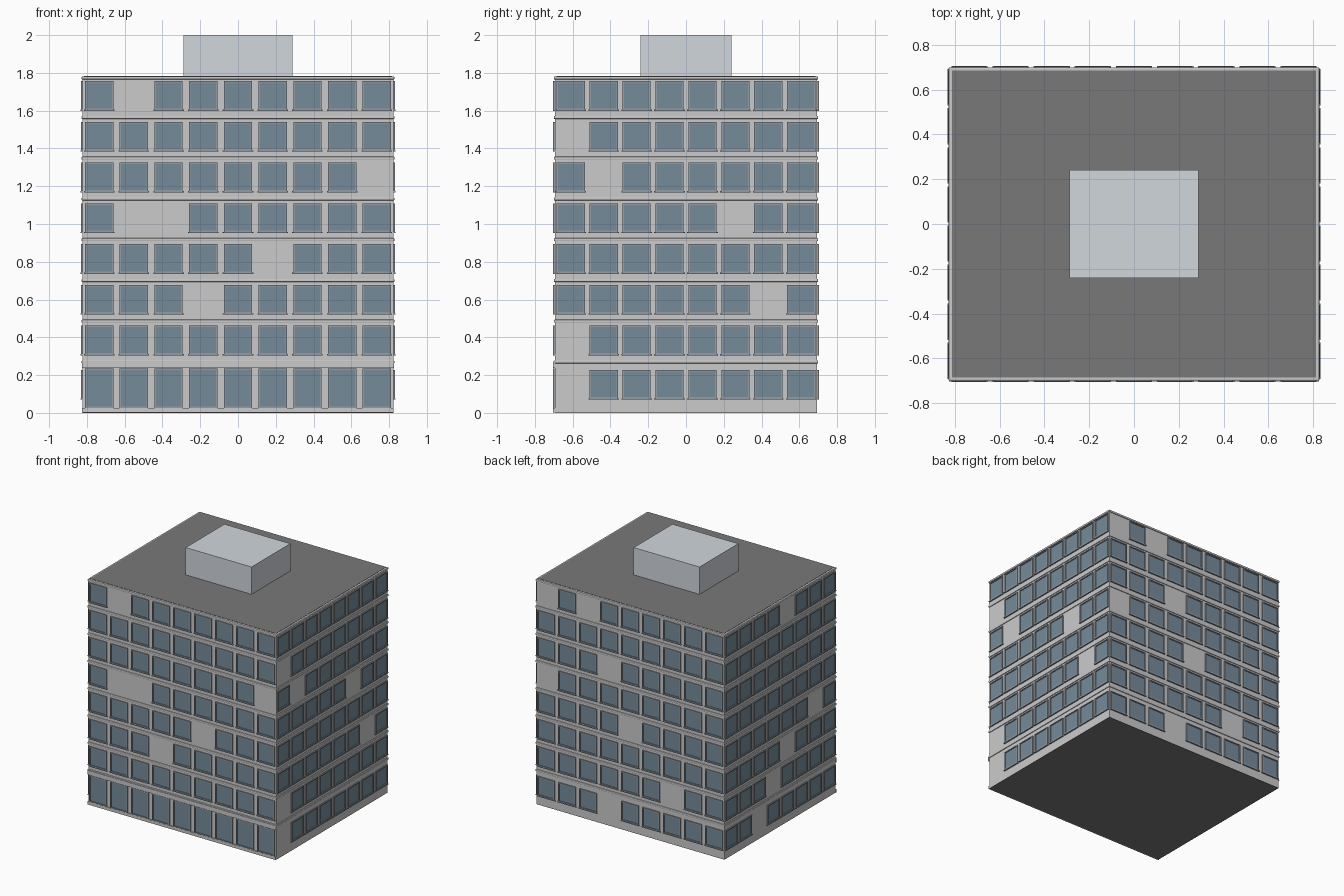
import bpy, bmesh
from math import pi
from mathutils import Matrix, Vector

if "Cube" in bpy.data.objects:
    bpy.data.objects.remove(bpy.data.objects["Cube"])

HX, HY = 0.822, 0.694      # wall half sizes
STEP = 0.2157              # storey height


def material(name, rgb):
    m = bpy.data.materials.new(name)
    m.diffuse_color = (*rgb, 1)
    m.use_nodes = True
    m.node_tree.nodes["Principled BSDF"].inputs["Base Color"].default_value = m.diffuse_color
    return m


glass_mat = material("glass_blue", (0.18, 0.26, 0.33))
frame_mat = material("frame_grey", (0.30, 0.34, 0.37))
dark_mat = material("roof_dark", (0.19, 0.19, 0.19))
hut_mat = material("hut_grey", (0.64, 0.68, 0.73))


def box(bm, lo, hi, mat=Matrix()):
    lo, hi = Vector(lo), Vector(hi)
    size = Matrix.Diagonal((*(hi - lo), 1))
    bmesh.ops.create_cube(bm, size=1, matrix=mat @ Matrix.Translation((lo + hi) / 2) @ size)


def finish(bm, name, mat=None, bevel=0):
    me = bpy.data.meshes.new(name)
    bm.to_mesh(me)
    bm.free()
    ob = bpy.data.objects.new(name, me)
    bpy.context.collection.objects.link(ob)
    if mat:
        me.materials.append(mat)
    if bevel:
        mod = ob.modifiers.new("bevel", 'BEVEL')
        mod.width, mod.segments = bevel, 2
    return ob


def slab(name, hx, hy, z0, z1, mat=None, bevel=0):
    bm = bmesh.new()
    box(bm, (-hx, -hy, z0), (hx, hy, z1))
    return finish(bm, name, mat, bevel)


# Main block, dark underside, roof and rooftop hut
slab("main_block", HX, HY, 0.002, 1.775)
slab("underside", HX, HY, 0, 0.002, dark_mat)
slab("roof_edge_trim", HX + 0.006, HY + 0.006, 1.765, 1.782, None, 0.005)
slab("roof_surface", HX - 0.008, HY - 0.008, 1.77, 1.784, dark_mat)
slab("rooftop_hut", 0.288, 0.242, 1.78, 2.0, hut_mat)

# Ledges between storeys
bm = bmesh.new()
for i in range(7):
    z = 0.27 + STEP * i
    box(bm, (-HX - 0.006, -HY - 0.006, z - 0.008), (HX + 0.006, HY + 0.006, z + 0.008))
finish(bm, "storey_ledges", None, 0.004)

# Shopfront plinth and fascia on the front
bm = bmesh.new()
box(bm, (-HX - 0.004, -HY - 0.01, 0.001), (HX, -HY, 0.025))
box(bm, (-HX - 0.004, -HY - 0.01, 0.238), (HX + 0.004, -HY, 0.272))
finish(bm, "shopfront_trim")

# Facades: turn, wall distance, columns, pitch, blank (row, column) bays seen from outside
facades = [
    ("front", 0, HY, 9, 0.1838, {(7, 1), (5, 8), (4, 1), (4, 2), (3, 5), (2, 3)}),
    ("right", 1, HX, 8, 0.1745, {(6, 0), (5, 1), (4, 5), (2, 6), (1, 0), (0, 0)}),
    ("back", 2, HY, 9, 0.1838, {(7, 0), (7, 2), (5, 3), (4, 0), (3, 4), (1, 6), (0, 3)}),
    ("left", 3, HX, 8, 0.1745, {(7, 4), (3, 6), (2, 4), (1, 3), (0, 2)}),
]
W, T = 0.075, 0.008        # window half width, frame thickness
for side, turn, dist, cols, pitch, blank in facades:
    rot = Matrix.Rotation(turn * pi / 2, 4, 'Z')
    glass, frames, sills = bmesh.new(), bmesh.new(), bmesh.new()
    for row in range(8):
        shop = row == 0 and side == "front"
        z0 = 0.31 + STEP * (row - 1) if row else (0.025 if shop else 0.075)
        z1 = 0.236 if shop else z0 + 0.152
        for col in range(cols):
            if (row, col) in blank:
                continue
            u = (col - (cols - 1) / 2) * pitch
            a, b = u - W, u + W
            back, front = -dist + 0.01, -dist - 0.009
            box(glass, (a + T, back, z0 + T), (b - T, -dist - 0.003, z1 - T), rot)
            # Four frame bars
            box(frames, (a, back, z0), (a + T, front, z1), rot)
            box(frames, (b - T, back, z0), (b, front, z1), rot)
            box(frames, (a + T, back, z0), (b - T, front, z0 + T), rot)
            box(frames, (a + T, back, z1 - T), (b - T, front, z1), rot)
            if not shop:
                box(sills, (a - 0.006, back, z0 - 0.005), (b + 0.006, -dist - 0.011, z0 + 0.001), rot)
    finish(glass, side + "_window_glass", glass_mat)
    finish(frames, side + "_window_frames", frame_mat)
    finish(sills, side + "_window_sills", frame_mat)
